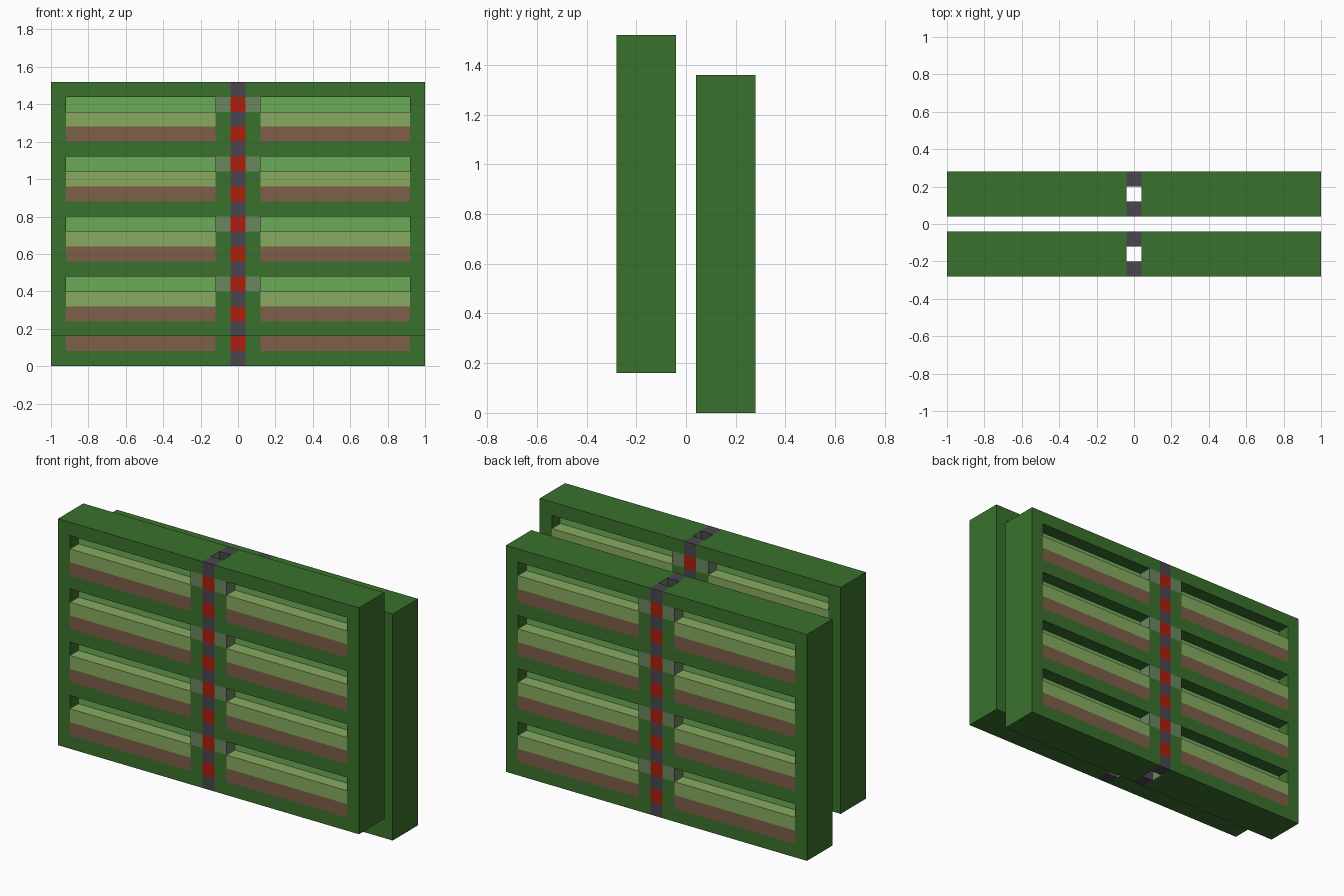
import bpy, bmesh
from mathutils import Matrix, Vector

if "Cube" in bpy.data.objects:
    bpy.data.objects.remove(bpy.data.objects["Cube"])

U = 0.08        # one block
BAYS = 4        # shelves in each panel
PITCH = 4       # blocks from one shelf to the next
ROWS = BAYS * PITCH + 1


def material(name, rgb):
    linear = [((c / 255 + 0.055) / 1.055) ** 2.4 for c in rgb] + [1]
    m = bpy.data.materials.new(name)
    m.use_nodes = True
    m.diffuse_color = linear
    m.node_tree.nodes["Principled BSDF"].inputs["Base Color"].default_value = linear
    return m


DARK_GREEN = material("dark green", (58, 113, 44))
LEAF_GREEN = material("leaf green", (107, 171, 88))
OLIVE = material("olive green", (136, 170, 96))
BROWN = material("brown", (126, 94, 73))
GREY = material("charcoal grey", (73, 70, 77))
RED = material("red", (174, 30, 14))
SAGE = material("sage grey", (106, 135, 94))


def part(name, boxes, mats, origin, rule=None):
    """Join boxes, given in blocks as (x, y, z) ranges, into one object."""
    bm = bmesh.new()
    for ranges in boxes:
        size = Vector([b - a for a, b in ranges]) * U
        mid = Vector([(a + b) / 2 for a, b in ranges]) * U
        bmesh.ops.create_cube(bm, size=1, matrix=Matrix.Translation(mid) @ Matrix.Diagonal(size).to_4x4())
    if rule:
        for f in bm.faces:
            f.material_index = rule(f)
    mesh = bpy.data.meshes.new(name)
    bm.to_mesh(mesh)
    bm.free()
    for m in mats:
        mesh.materials.append(m)
    obj = bpy.data.objects.new(name, mesh)
    obj.location = origin
    bpy.context.collection.objects.link(obj)


def both_sides(x, y, z):
    return [(x, y, z), ((-x[1], -x[0]), y, z)]


def panel(name, origin):
    full, core = (-1.5, 1.5), (-0.5, 0.5)
    skins = [(-1.5, -0.5), (0.5, 1.5)]
    bays = [i * PITCH for i in range(BAYS)]
    post, bay = (0.5, 1.5), (1.5, 11.5)

    # Frame: outer uprights, cross rails and inner posts
    frame = both_sides((11.5, 12.5), full, (0, ROWS))
    for z in bays + [ROWS - 1]:
        frame += both_sides((0.5, 11.5), full, (z, z + 1))
    for z in bays:
        frame += both_sides(post, core, (z + 1, z + 4))
        for y in skins:
            frame += both_sides(post, y, (z + 1, z + 3))
    part(name + "_frame", frame, [DARK_GREEN, SAGE], origin,
         lambda f: int(abs(f.calc_center_median().x) < 0.51 * U))

    # Shelf infill: recessed backing, soil strip and planting strip
    backing, soil, planting, brackets = [], [], [], []
    for z in bays:
        backing += both_sides(bay, core, (z + 1, z + 4))
        for y in skins:
            soil += both_sides(bay, y, (z + 1, z + 2))
            planting += both_sides(bay, y, (z + 2, z + 3))
            brackets += both_sides(post, y, (z + 3, z + 4))
    part(name + "_backing", backing, [LEAF_GREEN], origin)
    part(name + "_soil_strips", soil, [BROWN], origin)
    part(name + "_planting_strips", planting, [OLIVE], origin)
    part(name + "_brackets", brackets, [SAGE], origin)

    # Centre strips: alternating grey and red blocks with a shaft between
    for label, start, mat in (("grey", 0, GREY), ("red", 1, RED)):
        blocks = [(core, y, (z, z + 1)) for y in skins for z in range(start, ROWS, 2)]
        part(name + "_centre_" + label, blocks, [mat], origin)


panel("front_panel", (0, -2 * U, 2 * U))
panel("back_panel", (0, 2 * U, 0))
